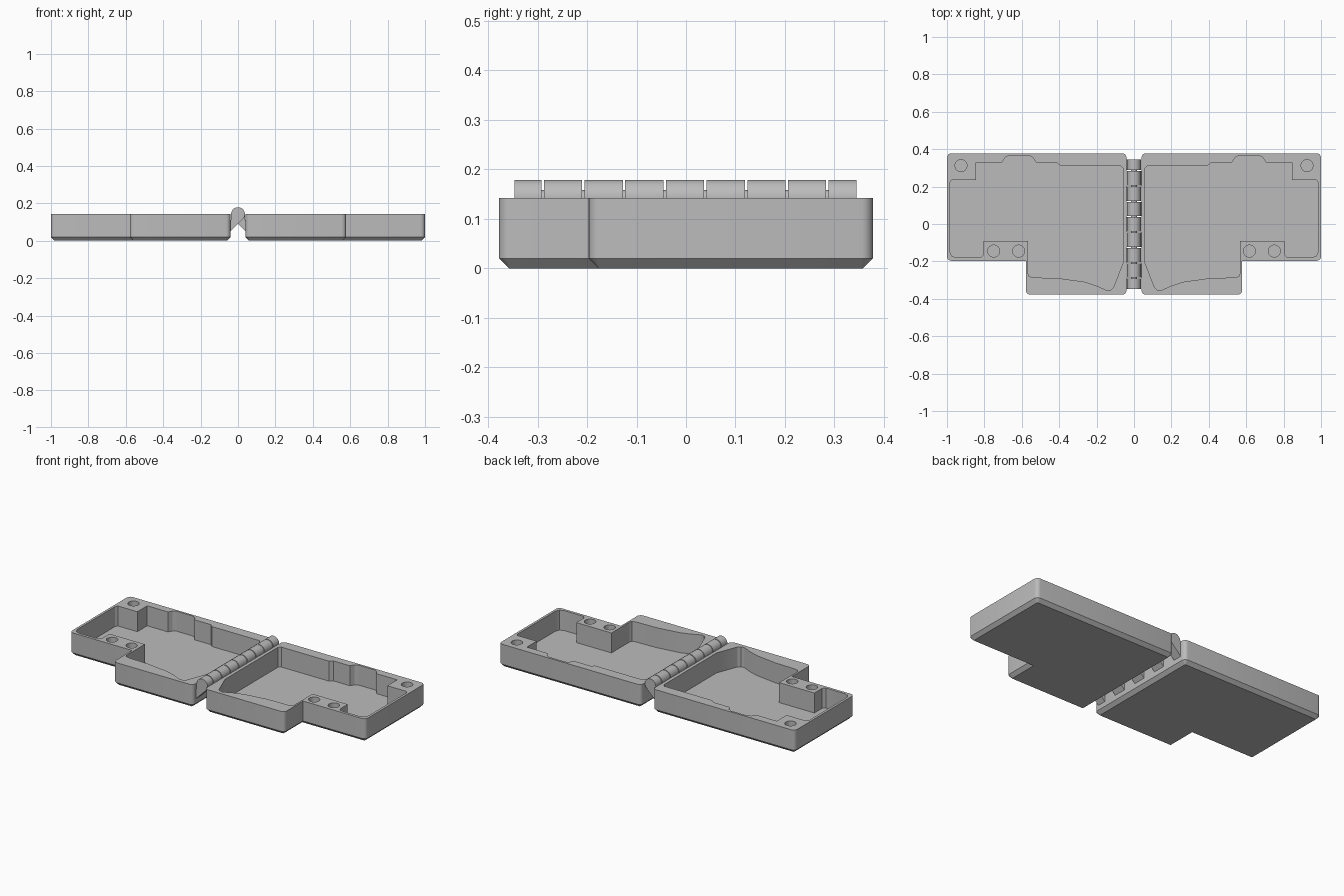
import bpy, bmesh, math
from mathutils import Vector

if "Cube" in bpy.data.objects:
    bpy.data.objects.remove(bpy.data.objects["Cube"], do_unlink=True)

grey = bpy.data.materials.new("plain grey")
grey.use_nodes = True
colour = (0.5, 0.5, 0.5, 1)
grey.diffuse_color = colour
grey.node_tree.nodes["Principled BSDF"].inputs["Base Color"].default_value = colour

HEIGHT, FLOOR, CHAMFER = 0.142, 0.02, 0.02
AXIS_Z, KNUCKLE_R = 0.142, 0.037


def loft(name, rings):
    """Solid skinned through rings that share a vertex count."""
    bm = bmesh.new()
    loops = [[bm.verts.new(p) for p in ring] for ring in rings]
    n = len(loops[0])
    for low, high in zip(loops, loops[1:]):
        for i in range(n):
            j = (i + 1) % n
            bm.faces.new((low[i], low[j], high[j], high[i]))
    bm.faces.new(loops[0][::-1])
    bm.faces.new(loops[-1])
    bmesh.ops.recalc_face_normals(bm, faces=bm.faces)
    mesh = bpy.data.meshes.new(name)
    bm.to_mesh(mesh)
    bm.free()
    mesh.materials.append(grey)
    obj = bpy.data.objects.new(name, mesh)
    bpy.context.collection.objects.link(obj)
    return obj


def at_height(points, z, side=1):
    return [(x * side, y, z) for x, y in points]


def rounded(points, radius, steps=5):
    """Round the convex corners of a counter-clockwise outline."""
    out = []
    for i, p in enumerate(points):
        p = Vector(p)
        a = (Vector(points[i - 1]) - p).normalized()
        b = (Vector(points[(i + 1) % len(points)]) - p).normalized()
        if b.x * a.y - b.y * a.x < 0:
            out.append(tuple(p))
            continue
        for k in range(steps + 1):
            t = k / steps * math.pi / 2
            out.append(tuple(p + radius * (a * (1 - math.sin(t)) + b * (1 - math.cos(t)))))
    return out


def shell_outline(d):
    """Stepped tray outline, pulled in by d."""
    x0, x1, x2 = 0.04 + d, 0.578 - d, 1 - d
    y0, y1, y2 = -0.378 + d, -0.197 + d, 0.378 - d
    return rounded([(x0, y0), (x1, y0), (x1, y1), (x2, y1), (x2, y2), (x0, y2)], 0.024 - d)


def circle(cx, cy, r, n=32):
    return [(cx + r * math.cos(2 * math.pi * i / n), cy + r * math.sin(2 * math.pi * i / n))
            for i in range(n)]


def smooth(obj):
    bpy.ops.object.select_all(action='DESELECT')
    obj.select_set(True)
    bpy.context.view_layer.objects.active = obj
    bpy.ops.object.shade_smooth_by_angle(angle=math.radians(25))


def cut(obj, cutter):
    mod = obj.modifiers.new("cut", 'BOOLEAN')
    mod.object, mod.operation, mod.solver = cutter, 'DIFFERENCE', 'EXACT'
    bpy.context.view_layer.objects.active = obj
    bpy.ops.object.modifier_apply(modifier=mod.name)
    bpy.data.objects.remove(cutter, do_unlink=True)


# Pocket outline, leaving the corner post and the twin-hole post standing
pocket = [(0.06, -0.21), (0.11, -0.34), (0.125, -0.353), (0.145, -0.355), (0.2, -0.33),
          (0.26, -0.31), (0.4, -0.29), (0.54, -0.286), (0.56, -0.28), (0.567, -0.265),
          (0.567, -0.09), (0.805, -0.09), (0.805, -0.165), (0.82, -0.18), (0.95, -0.18),
          (0.975, -0.17), (0.985, -0.145), (0.985, 0.22), (0.975, 0.235), (0.845, 0.235),
          (0.845, 0.33), (0.705, 0.33), (0.69, 0.355), (0.67, 0.365), (0.56, 0.365),
          (0.54, 0.355), (0.525, 0.33), (0.415, 0.33), (0.395, 0.313), (0.075, 0.313),
          (0.06, 0.3)]
holes = [(0.617, -0.145), (0.75, -0.145), (0.925, 0.312)]

# The two mirrored trays
for side, label in ((1, "left"), (-1, "right")):
    tray = loft(label + "_tray", [at_height(shell_outline(CHAMFER), 0, side),
                                  at_height(shell_outline(0), CHAMFER, side),
                                  at_height(shell_outline(0), HEIGHT, side)])
    cut(tray, loft("pocket_cutter", [at_height(pocket, z, side) for z in (FLOOR, 0.2)]))
    for x, y in holes:
        ring = circle(x, y, 0.032)
        cut(tray, loft("hole_cutter", [at_height(ring, z, side) for z in (0.11, 0.2)]))
    smooth(tray)

# Hinge knuckles, alternately braced to the right and left trays
pitch, gap, end = 0.0822, 0.005, 0.349
edges = [-end] + [pitch * (i - 3.5) - 0.002 for i in range(8)] + [end - 0.002]
for i, (y0, y1) in enumerate(zip(edges, edges[1:])):
    side = -1 if i % 2 == 0 else 1
    low = math.radians(-45)
    profile = [(KNUCKLE_R * math.cos(low + math.pi * 1.25 * k / 24),
                AXIS_Z + KNUCKLE_R * math.sin(low + math.pi * 1.25 * k / 24)) for k in range(25)]
    tangent_x, tangent_z = profile[0]
    profile += [(-KNUCKLE_R, HEIGHT - 0.03), (-0.045, HEIGHT - 0.04),
                (-0.045, tangent_z - tangent_x - 0.045)]
    ring = [(-x * side, z) for x, z in profile]
    smooth(loft("hinge_knuckle_%d" % (i + 1),
                [[(x, y, z) for x, z in ring] for y in (y0 + gap / 2, y1 - gap / 2)]))

# Pin through all knuckles
pin = circle(0, AXIS_Z, 0.016, 20)
smooth(loft("hinge_pin", [[(x, y, z) for x, z in pin] for y in (-0.32, 0.32)]))
